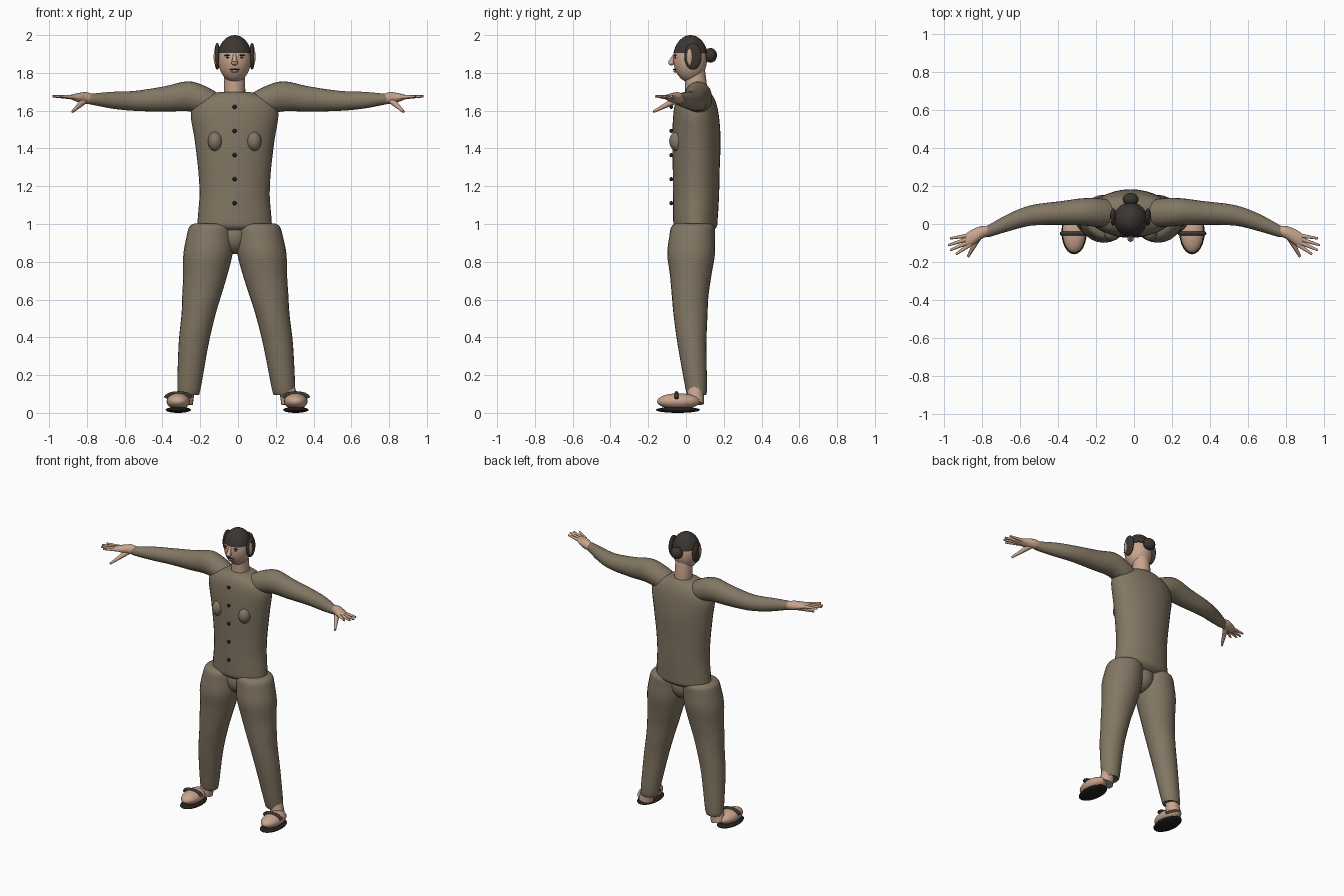
import bpy, bmesh, math
from mathutils import Vector, Matrix

if "Cube" in bpy.data.objects:
    bpy.data.objects.remove(bpy.data.objects["Cube"])

CX = -0.018  # body centre line


def material(name, rgb):
    m = bpy.data.materials.new(name)
    m.diffuse_color = (*rgb, 1)
    m.use_nodes = True
    m.node_tree.nodes["Principled BSDF"].inputs["Base Color"].default_value = m.diffuse_color
    return m


CLOTH = material("khaki_cloth", (0.225, 0.183, 0.125))
SKIN = material("skin", (0.58, 0.375, 0.27))
HAIR = material("dark_hair", (0.045, 0.037, 0.031))
BLACK = material("black_rubber", (0.016, 0.015, 0.014))


def finish(name, bm, mat):
    bmesh.ops.recalc_face_normals(bm, faces=bm.faces)
    me = bpy.data.meshes.new(name)
    bm.to_mesh(me)
    bm.free()
    ob = bpy.data.objects.new(name, me)
    bpy.context.collection.objects.link(ob)
    me.materials.append(mat)
    bpy.ops.object.select_all(action='DESELECT')
    ob.select_set(True)
    bpy.context.view_layer.objects.active = ob
    bpy.ops.object.shade_smooth_by_angle(angle=math.radians(50))
    return ob


def ball(name, loc, size, mat, cut_z=None, seg=24):
    """Ellipsoid; cut_z removes everything below that height."""
    bm = bmesh.new()
    bmesh.ops.create_uvsphere(bm, u_segments=seg, v_segments=seg // 2 + 4, radius=1)
    bmesh.ops.transform(bm, matrix=Matrix.Translation(loc) @ Matrix.Diagonal((*size, 1)), verts=bm.verts)
    if cut_z is not None:
        r = bmesh.ops.bisect_plane(bm, geom=bm.verts[:] + bm.edges[:] + bm.faces[:],
                                   plane_co=(0, 0, cut_z), plane_no=(0, 0, 1), clear_inner=True)
        bmesh.ops.edgeloop_fill(bm, edges=[e for e in r["geom_cut"] if isinstance(e, bmesh.types.BMEdge)])
    return finish(name, bm, mat)


def rod(name, a, b, r1, r2, mat):
    """Tapered rod between two points."""
    a, b = Vector(a), Vector(b)
    bm = bmesh.new()
    bmesh.ops.create_cone(bm, cap_ends=True, segments=12, radius1=r1, radius2=r2, depth=(b - a).length)
    rot = (b - a).to_track_quat('Z', 'Y').to_matrix().to_4x4()
    bmesh.ops.transform(bm, matrix=Matrix.Translation((a + b) / 2) @ rot, verts=bm.verts)
    return finish(name, bm, mat)


def loft(name, rings, mat, axis='z', seg=24, steps=4):
    """Elliptical rings (t, centre1, centre2, radius1, radius2), splined along an axis."""
    bm = bmesh.new()
    fine = []
    for i in range(len(rings) - 1):
        p0, p1, p2, p3 = (rings[min(max(i + k, 0), len(rings) - 1)] for k in (-1, 0, 1, 2))
        for s in range(steps):
            u = s / steps
            fine.append([0.5 * (2 * b + (c - a) * u + (2 * a - 5 * b + 4 * c - d) * u * u
                         + (3 * b - a - 3 * c + d) * u ** 3) for a, b, c, d in zip(p0, p1, p2, p3)])
    fine.append(rings[-1])
    loops = []
    for t, c1, c2, r1, r2 in fine:
        loop = []
        for k in range(seg):
            w = 2 * math.pi * k / seg
            p, q = c1 + r1 * math.cos(w), c2 + r2 * math.sin(w)
            loop.append(bm.verts.new((p, q, t) if axis == 'z' else (t, p, q)))
        loops.append(loop)
    for A, B in zip(loops, loops[1:]):
        for k in range(seg):
            bm.faces.new((A[k], A[(k + 1) % seg], B[(k + 1) % seg], B[k]))
    bm.faces.new(loops[0])
    bm.faces.new(loops[-1])
    return finish(name, bm, mat)


# Torso, crotch and neck
loft("torso", [(0.96, CX, 0.05, 0.12, 0.08), (0.985, CX, 0.05, 0.19, 0.112), (1.03, CX, 0.05, 0.195, 0.118),
               (1.15, CX, 0.053, 0.186, 0.122), (1.28, CX, 0.054, 0.192, 0.124), (1.45, CX, 0.055, 0.212, 0.128),
               (1.58, CX, 0.053, 0.232, 0.120), (1.65, CX, 0.051, 0.205, 0.105), (1.69, CX, 0.053, 0.12, 0.08),
               (1.70, CX, 0.055, 0.06, 0.058)], CLOTH, seg=32)
ball("crotch", (CX, 0.04, 0.94), (0.09, 0.09, 0.10), CLOTH)
loft("neck", [(1.66, CX, 0.055, 0.057, 0.058), (1.74, CX, 0.052, 0.056, 0.058), (1.82, CX, 0.045, 0.054, 0.055)], SKIN)
for i in range(5):
    ball(f"button_{i + 1}", (CX, -0.078, 1.62 - 0.1275 * i), (0.011, 0.010, 0.011), BLACK, seg=12)

# Head, hair and face
ball("head", (CX, 0.022, 1.872), (0.087, 0.089, 0.122), SKIN, seg=32)
ball("hair_cap", (CX, 0.024, 1.875), (0.092, 0.093, 0.125), HAIR, cut_z=1.905, seg=32)
ball("hair_bun", (CX, 0.13, 1.893), (0.042, 0.034, 0.039), HAIR)
rod("nose", (CX, -0.058, 1.90), (CX, -0.080, 1.853), 0.007, 0.016, SKIN)
ball("nose_tip", (CX, -0.077, 1.853), (0.017, 0.017, 0.013), SKIN, seg=16)
ball("mouth", (CX, -0.058, 1.818), (0.027, 0.012, 0.004), BLACK, seg=16)
ball("lower_lip", (CX, -0.055, 1.808), (0.020, 0.012, 0.007), SKIN, seg=16)

for s, side in ((-1, "left"), (1, "right")):
    ball(f"eyebrow_{side}", (CX + s * 0.036, -0.056, 1.893), (0.021, 0.007, 0.004), HAIR, seg=16)
    ball(f"eye_{side}", (CX + s * 0.036, -0.056, 1.881), (0.010, 0.006, 0.004), BLACK, seg=12)
    ball(f"side_hair_{side}", (CX + s * 0.092, 0.037, 1.888), (0.016, 0.046, 0.071), HAIR)
    ball(f"ear_{side}", (CX + s * 0.098, 0.020, 1.885), (0.013, 0.017, 0.046), SKIN, seg=16)
    ball(f"chest_{side}", (CX + s * 0.103, -0.045, 1.438), (0.039, 0.044, 0.052), CLOTH)

    # Sleeve
    arm = [(0.06, 0.055, 1.615, 0.06, 0.06), (0.16, 0.06, 1.652, 0.075, 0.078), (0.255, 0.064, 1.676, 0.072, 0.079),
           (0.38, 0.058, 1.662, 0.062, 0.067), (0.54, 0.045, 1.652, 0.054, 0.053), (0.66, 0.008, 1.655, 0.046, 0.045),
           (0.755, -0.032, 1.660, 0.034, 0.032), (0.785, -0.042, 1.661, 0.028, 0.027)]
    loft(f"sleeve_{side}", [(s * t + CX * max(0, 1 - t / 0.7), *r) for t, *r in arm], CLOTH, axis='x')

    # Hand with four fingers and a lowered thumb
    loft(f"palm_{side}", [(s * t, *r) for t, *r in (
        (0.76, -0.034, 1.662, 0.024, 0.024), (0.805, -0.045, 1.667, 0.034, 0.031),
        (0.845, -0.066, 1.669, 0.041, 0.024), (0.885, -0.086, 1.672, 0.036, 0.012),
        (0.893, -0.088, 1.672, 0.020, 0.006))], SKIN, axis='x', seg=16)
    fingers = ((0.87, -0.060, 0.970, -0.076), (0.87, -0.077, 0.981, -0.112),
               (0.87, -0.095, 0.970, -0.138), (0.86, -0.105, 0.940, -0.160))
    for i, (x1, y1, x2, y2) in enumerate(fingers):
        rod(f"finger_{side}_{i + 1}", (s * x1, y1, 1.671), (s * x2, y2, 1.676), 0.012, 0.006, SKIN)
    rod(f"thumb_{side}", (s * 0.812, -0.055, 1.655), (s * 0.876, -0.172, 1.595), 0.019, 0.007, SKIN)

    # Trouser leg
    leg = [(0.10, 0.252, 0.055, 0.050, 0.046), (0.12, 0.251, 0.055, 0.061, 0.056), (0.36, 0.224, 0.032, 0.079, 0.076),
           (0.52, 0.196, 0.024, 0.090, 0.090), (0.62, 0.178, 0.022, 0.103, 0.097), (0.73, 0.158, 0.025, 0.117, 0.110),
           (0.84, 0.143, 0.027, 0.130, 0.126), (0.93, 0.132, 0.032, 0.124, 0.121), (0.985, 0.124, 0.036, 0.116, 0.114),
           (1.003, 0.120, 0.037, 0.092, 0.088)]
    loft(f"trouser_leg_{side}", [(t, s * x + CX + 0.010 * (1 - t), *r) for t, x, *r in leg], CLOTH)

    # Foot in a strapped sandal
    fx = s * 0.311 - 0.005
    rod(f"ankle_{side}", (fx - s * 0.03, 0.048, 0.05), (fx - s * 0.05, 0.052, 0.15), 0.048, 0.042, SKIN)
    ball(f"foot_{side}", (fx, -0.040, 0.061), (0.062, 0.113, 0.043), SKIN)
    ball(f"sandal_sole_{side}", (fx, -0.043, 0.016), (0.067, 0.117, 0.016), BLACK)
    strap = [(fx + 0.066 * math.cos(a), -0.050, 0.078 + 0.026 * math.sin(a))
             for a in (math.pi * k / 8 for k in range(9))]
    cu = bpy.data.curves.new(f"strap_{side}", 'CURVE')
    cu.dimensions, cu.bevel_depth, cu.bevel_resolution, cu.use_fill_caps = '3D', 0.011, 2, True
    sp = cu.splines.new('POLY')
    sp.points.add(len(strap) - 1)
    for p, co in zip(sp.points, strap):
        p.co = (*co, 1)
    cu.materials.append(HAIR)
    bpy.context.collection.objects.link(bpy.data.objects.new(f"sandal_strap_{side}", cu))
